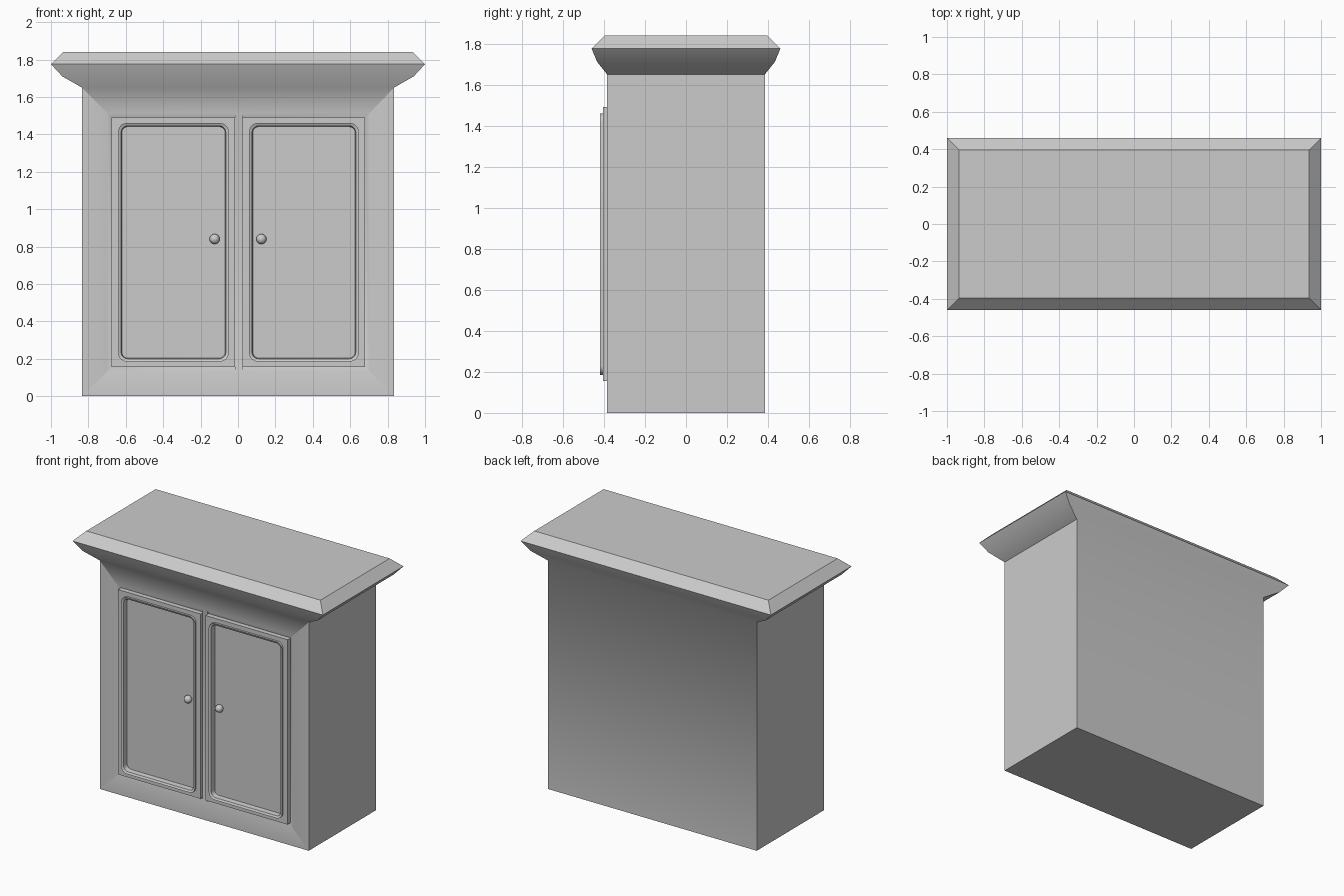
import bpy, bmesh, math

if "Cube" in bpy.data.objects:
    bpy.data.objects.remove(bpy.data.objects["Cube"])

DOORS = {"left_door": (-0.70, -0.015), "right_door": (0.025, 0.705)}
Z0, Z1 = 0.13, 1.515          # door opening height
FRONT, RECESS = -0.385, -0.37


def finish(name, bm, angle=42):
    bmesh.ops.recalc_face_normals(bm, faces=bm.faces[:])
    me = bpy.data.meshes.new(name)
    bm.to_mesh(me)
    bm.free()
    ob = bpy.data.objects.new(name, me)
    bpy.context.collection.objects.link(ob)
    bpy.ops.object.select_all(action='DESELECT')
    ob.select_set(True)
    bpy.context.view_layer.objects.active = ob
    bpy.ops.object.shade_smooth_by_angle(angle=math.radians(angle))
    return ob


def bridge(bm, a, b):
    for i in range(len(a)):
        j = (i + 1) % len(a)
        bm.faces.new((a[i], a[j], b[j], b[i]))


def front_rect(bm, x0, x1, z0, z1, y):
    return [bm.verts.new((x, y, z)) for x, z in ((x0, z0), (x1, z0), (x1, z1), (x0, z1))]


# Cabinet body and cornice: stacked rectangular rings (half width, half depth, height)
bm = bmesh.new()
profile = [(0.835, 0.385, 0), (0.835, 0.385, 1.65), (0.94, 0.433, 1.71),
           (1.0, 0.46, 1.775), (0.935, 0.395, 1.84)]
rings = [[bm.verts.new((sx * w, sy * d, z)) for sx, sy in ((-1, -1), (1, -1), (1, 1), (-1, 1))]
         for w, d, z in profile]
for a, b in zip(rings, rings[1:]):
    bridge(bm, a, b)
bm.faces.new(rings[0])
bm.faces.new(rings[-1])

# Face frame with two openings
lo, hi = rings[0], rings[1]
bm.faces.remove(next(f for f in bm.faces if set(f.verts) == {lo[0], lo[1], hi[0], hi[1]}))
L, R = [front_rect(bm, x0, x1, Z0, Z1, FRONT) for x0, x1 in DOORS.values()]
bm.faces.new((lo[0], lo[1], R[1], R[0], L[1], L[0]))
bm.faces.new((hi[1], hi[0], L[3], L[2], R[3], R[2]))
bm.faces.new((lo[0], L[0], L[3], hi[0]))
bm.faces.new((lo[1], hi[1], R[2], R[1]))
bm.faces.new((L[1], R[0], R[3], L[2]))

# Chamfered opening edges and the recess floor
C = 0.025
for ring, (x0, x1), left in ((L, DOORS["left_door"], True), (R, DOORS["right_door"], False)):
    a, b = (x0 + C, x1) if left else (x0, x1 - C)
    inner = front_rect(bm, a, b, Z0 + C, Z1 - C, RECESS)
    bridge(bm, ring, inner)
    bm.faces.new(inner)
body = finish("cabinet_body", bm)
# keep the mitre lines between the front strips crisp
for e in body.data.edges:
    p, q = (body.data.vertices[i].co for i in e.vertices)
    if abs(p.y - FRONT) < 1e-4 and abs(q.y - FRONT) < 1e-4 and {round(abs(p.x), 3), round(abs(q.x), 3)} in (
            {0.835, 0.7}, {0.835, 0.705}):
        e.use_edge_sharp = True


def round_rect(bm, x0, x1, z0, z1, r, y, n=5):
    pts = []
    for k, (cx, cz) in enumerate(((x1 - r, z1 - r), (x0 + r, z1 - r), (x0 + r, z0 + r), (x1 - r, z0 + r))):
        for i in range(n + 1):
            t = math.pi / 2 * (k + i / n)
            pts.append(bm.verts.new((cx + r * math.cos(t), y, cz + r * math.sin(t))))
    return pts


# Doors: flat outer frame, raised rounded moulding, sunken panel
for name, (x0, x1) in DOORS.items():
    if name == "left_door":
        a, b = x0 + C, x1
    else:
        a, b = x0, x1 - C
    z0, z1 = Z0 + C, Z1 - C
    bm = bmesh.new()
    steps = [(0, 0, RECESS), (0, 0, -0.405), (0.035, 0.045, -0.405), (0.035, 0.045, -0.42),
             (0.05, 0.035, -0.413), (0.054, 0.032, -0.378)]
    rs = [round_rect(bm, a + i, b - i, z0 + min(i, .03) + max(0, i - .035),
                     z1 - min(i, .03) - max(0, i - .035), r, y) for i, r, y in steps]
    for p, q in zip(rs, rs[1:]):
        bridge(bm, p, q)
    bm.faces.new(rs[-1])
    bmesh.ops.remove_doubles(bm, verts=bm.verts[:], dist=1e-5)
    finish(name, bm, 30)

# Round knobs
for name, x in (("left_knob", -0.125), ("right_knob", 0.125)):
    bpy.ops.mesh.primitive_uv_sphere_add(segments=20, ring_count=12, radius=0.027, location=(x, -0.393, 0.84))
    bpy.context.object.name = name
    bpy.ops.object.shade_smooth()
